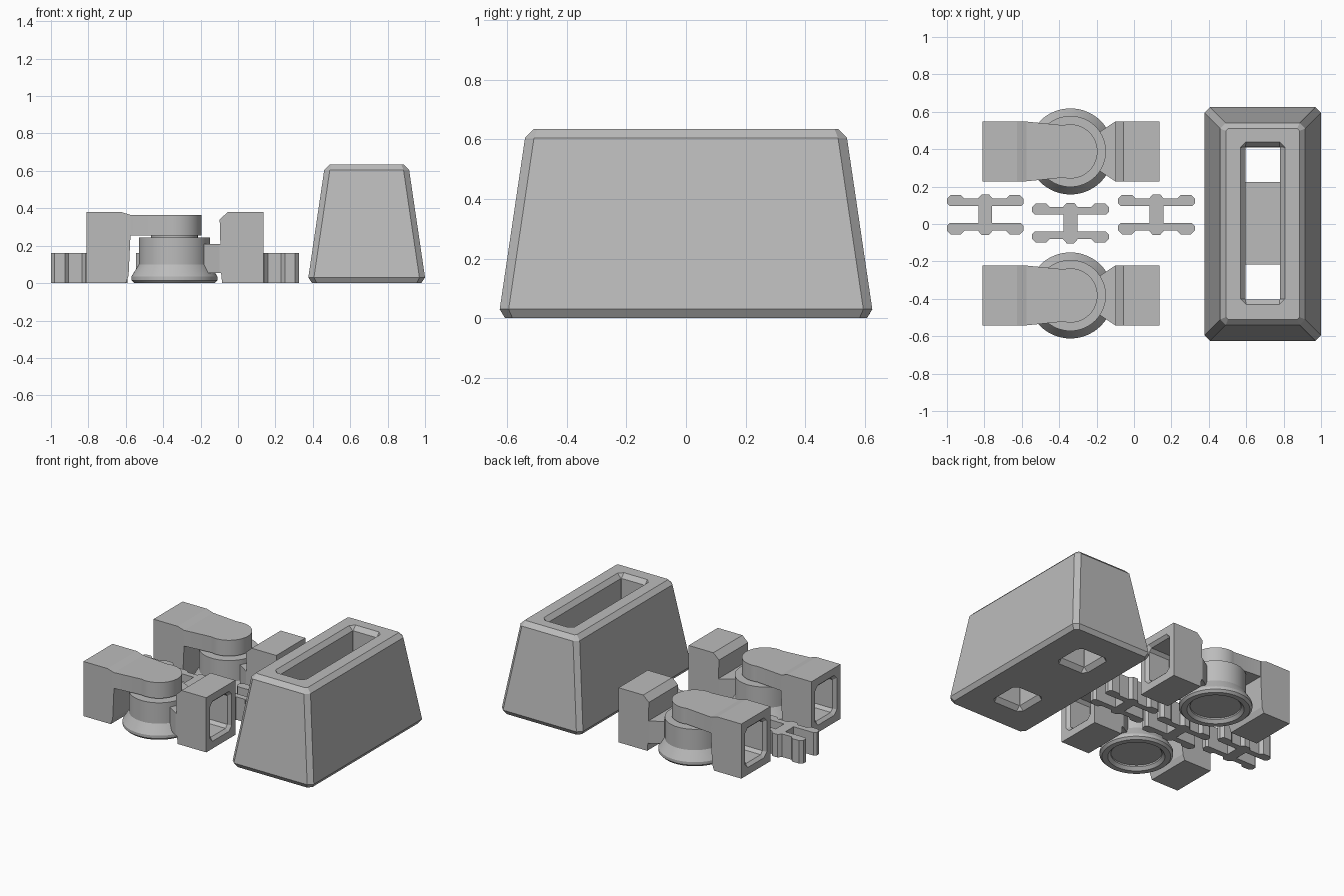
import bpy, bmesh, math

if "Cube" in bpy.data.objects:
    bpy.data.objects.remove(bpy.data.objects["Cube"])

grey = bpy.data.materials.new("plain grey")
grey.diffuse_color = (0.5, 0.5, 0.5, 1)
grey.use_nodes = True
grey.node_tree.nodes["Principled BSDF"].inputs["Base Color"].default_value = grey.diffuse_color


def finish(name, bm):
    bmesh.ops.remove_doubles(bm, verts=bm.verts, dist=1e-5)
    bmesh.ops.recalc_face_normals(bm, faces=bm.faces)
    me = bpy.data.meshes.new(name)
    bm.to_mesh(me)
    bm.free()
    ob = bpy.data.objects.new(name, me)
    bpy.context.collection.objects.link(ob)
    me.materials.append(grey)
    return ob


def loft(name, rings):
    """Skin a stack of closed rings and cap both ends."""
    bm = bmesh.new()
    rows = [[bm.verts.new(p) for p in r] for r in rings]
    n = len(rows[0])
    for a, b in zip(rows, rows[1:]):
        for i in range(n):
            j = (i + 1) % n
            bm.faces.new((a[i], a[j], b[j], b[i]))
    bm.faces.new(rows[0][::-1])
    bm.faces.new(rows[-1])
    return finish(name, bm)


def octagon(cx, cy, hx, hy, c):
    """Rectangle with cut corners."""
    q = [(hx, hy - c), (hx - c, hy), (c - hx, hy), (-hx, hy - c),
         (-hx, c - hy), (c - hx, -hy), (hx - c, -hy), (hx, c - hy)]
    return [(cx + x, cy + y) for x, y in q]


def at_z(pts, z):
    return [(x, y, z) for x, y in pts]


def at_x(pts, x):
    return [(x, y, z) for y, z in pts]


def prism_z(name, pts, z0, z1):
    return loft(name, [at_z(pts, z0), at_z(pts, z1)])


def prism_y(name, pts, y0, y1):
    return loft(name, [[(x, y, z) for x, z in pts] for y in (y0, y1)])


def lathe(name, cx, cy, profile, n=64):
    return loft(name, [[(cx + r * math.cos(math.tau * i / n),
                         cy + r * math.sin(math.tau * i / n), z)
                        for i in range(n)] for r, z in profile])


def cut(ob, *tools):
    bpy.context.view_layer.objects.active = ob
    for t in tools:
        m = ob.modifiers.new("cut", 'BOOLEAN')
        m.operation, m.solver, m.object = 'DIFFERENCE', 'EXACT', t
        bpy.ops.object.modifier_apply(modifier=m.name)
        bpy.data.objects.remove(t)


def smooth(ob):
    bpy.ops.object.select_all(action='DESELECT')
    ob.select_set(True)
    bpy.context.view_layer.objects.active = ob
    bpy.ops.object.shade_smooth_by_angle(angle=math.radians(25))


# Tapered housing with a long slot on top and two square holes below
HX = 0.688
housing = loft("housing", [
    at_z(octagon(HX, 0, 0.292, 0.607, 0.025), 0),
    at_z(octagon(HX, 0, 0.312, 0.625, 0.03), 0.03),
    at_z(octagon(HX, 0, 0.227, 0.54, 0.03), 0.605),
    at_z(octagon(HX, 0, 0.197, 0.51, 0.012), 0.635)])
slot = loft("slot_cutter", [
    at_z(octagon(HX, 0.005, 0.093, 0.408, 0.002), 0.2),
    at_z(octagon(HX, 0.005, 0.093, 0.408, 0.002), 0.605),
    at_z(octagon(HX, 0.005, 0.12, 0.435, 0.03), 0.636)])
holes = [loft("hole_cutter", [
    at_z(octagon(HX, y, 0.12, 0.12, 0.03), -0.001),
    at_z(octagon(HX, y, 0.093, 0.093, 0.002), 0.03),
    at_z(octagon(HX, y, 0.093, 0.093, 0.002), 0.3)]) for y in (0.317, -0.31)]
cut(housing, slot, *holes)

# Two swivel links, each with a round cup, a pin, two arms and two sockets
CX = -0.34
for tag, cy in (("back", 0.388), ("front", -0.382)):
    y0, y1 = cy - 0.16, cy + 0.16
    cup = lathe(tag + "_cup", CX, cy, [
        (0.215, 0), (0.23, 0.015), (0.23, 0.035), (0.19, 0.1), (0.19, 0.245)])
    cut(cup, lathe("cup_cutter", CX, cy, [(0.18, -0.001), (0.16, 0.02), (0.16, 0.03)]))
    smooth(cup)
    smooth(lathe(tag + "_pin", CX, cy, [(0.125, 0.2), (0.125, 0.256)]))

    # Upper arm: tapers from the block into a round end
    a = [math.radians(-105 + 210 * i / 32) for i in range(33)]
    outline = [(CX + 0.145 * math.cos(t), cy + 0.145 * math.sin(t)) for t in a]
    outline += [(-0.58, y1), (-0.60, y1), (-0.60, y0), (-0.58, y0)]
    smooth(prism_z(tag + "_upper_arm", outline, 0.255, 0.365))

    left = prism_y(tag + "_left_block", [
        (-0.81, 0), (-0.60, 0), (-0.585, 0.04), (-0.575, 0.255),
        (-0.575, 0.365), (-0.625, 0.38), (-0.81, 0.38)], y0, y1)
    right = prism_y(tag + "_right_block", [
        (0.135, 0), (-0.085, 0), (-0.09, 0.05), (-0.098, 0.34),
        (-0.055, 0.38), (0.135, 0.38)], y0, y1)

    # Lower arm: narrows from the block into the cup
    prism_z(tag + "_lower_arm", [(-0.09, y0), (-0.09, y1), (-0.1, y1),
                                 (-0.19, cy + 0.1), (-0.19, cy - 0.1), (-0.1, y0)], 0.055, 0.21)

    # Chamfered socket windows in the outer faces
    for block, x, d in ((left, -0.81, 1), (right, 0.135, -1)):
        cut(block, loft("window_cutter", [
            at_x(octagon(cy, 0.19, 0.12, 0.14, 0.03), x - 0.001 * d),
            at_x(octagon(cy, 0.19, 0.10, 0.12, 0.02), x + 0.02 * d),
            at_x(octagon(cy, 0.19, 0.10, 0.12, 0.02), x + 0.18 * d)]))

# Three H-shaped joining clips, outlined by mirroring one quarter
quarter = [(0.037, 0.045), (0.19, 0.045), (0.205, 0.06), (0.205, 0.085),
           (0.185, 0.105), (0.13, 0.105), (0.11, 0.085), (0.04, 0.085), (0.02, 0.108)]
half = quarter + [(-x, y) for x, y in reversed(quarter)]
clip = half + [(-x, -y) for x, y in half]
for i, (x, y) in enumerate(((-0.795, 0.05), (-0.34, 0.005), (0.12, 0.05))):
    prism_z("clip_%d" % (i + 1), [(x + px, y + py) for px, py in clip], 0, 0.16)
